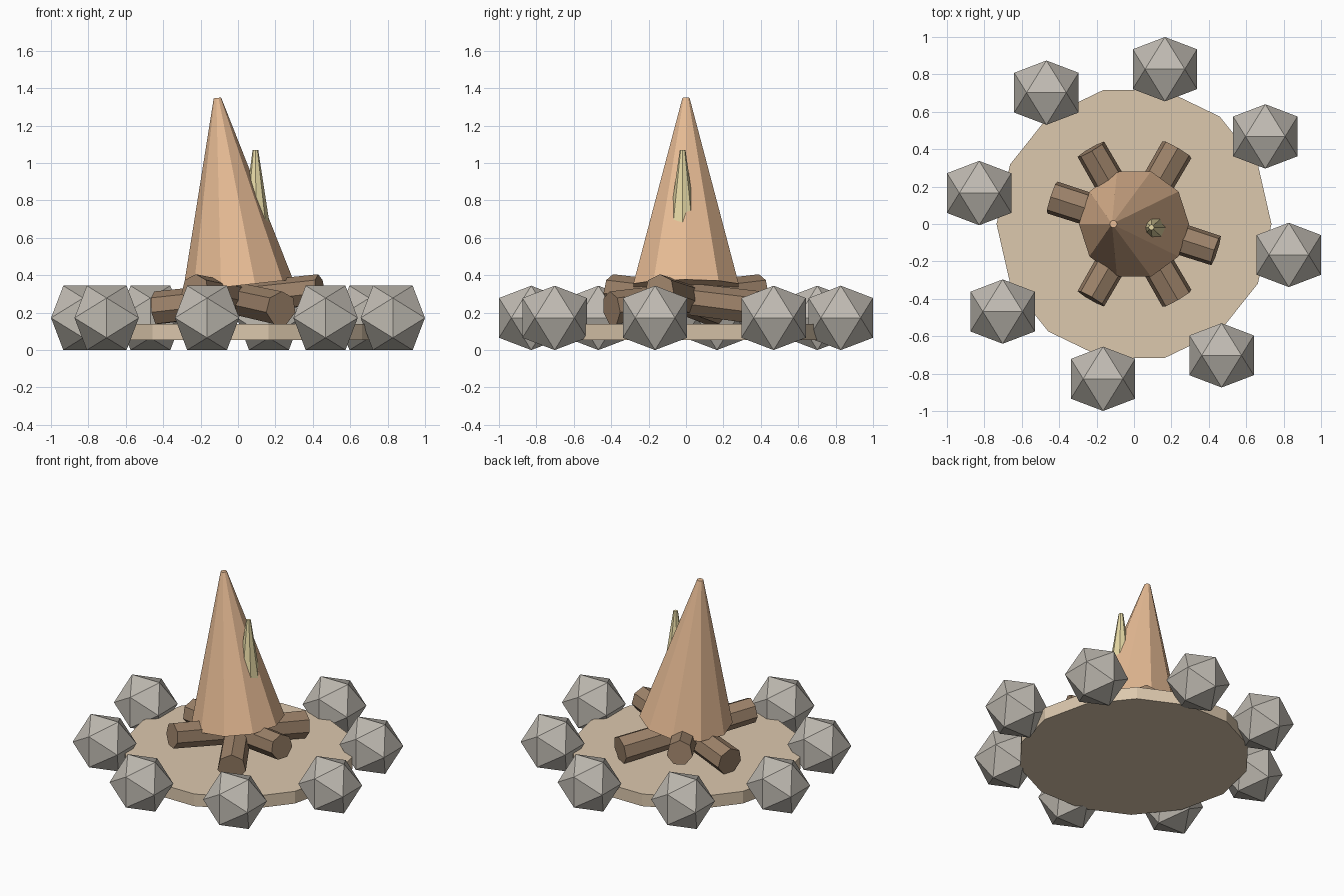
import bpy, bmesh
from math import cos, sin, radians
from mathutils import Matrix, Vector

if "Cube" in bpy.data.objects:
    bpy.data.objects.remove(bpy.data.objects["Cube"])


def material(name, color):
    m = bpy.data.materials.new(name)
    m.diffuse_color = (*color, 1)
    m.use_nodes = True
    m.node_tree.nodes["Principled BSDF"].inputs["Base Color"].default_value = m.diffuse_color
    return m


SAND = material("sand", (0.72, 0.58, 0.42))
WOOD = material("wood", (0.33, 0.22, 0.14))
ORANGE = material("orange", (0.80, 0.50, 0.30))
YELLOW = material("yellow", (0.80, 0.70, 0.38))
STONE = material("stone", (0.52, 0.49, 0.44))


def finish(name, bm, mat):
    bmesh.ops.recalc_face_normals(bm, faces=bm.faces)
    me = bpy.data.meshes.new(name)
    bm.to_mesh(me)
    bm.free()
    me.materials.append(mat)
    ob = bpy.data.objects.new(name, me)
    bpy.context.collection.objects.link(ob)
    return ob


def spike(name, a, b, r1, r2, sides, mat, lying=False):
    """Flat-sided cone frustum from point a to point b."""
    a, b = Vector(a), Vector(b)
    d = b - a
    if lying:
        rot = d.to_track_quat('Z', 'Y').to_matrix().to_4x4()
    else:
        rot = Vector((0, 0, 1)).rotation_difference(d).to_matrix().to_4x4()
        rot = rot @ Matrix.Rotation(radians(90), 4, 'Z')
    bm = bmesh.new()
    bmesh.ops.create_cone(bm, cap_ends=True, segments=sides, radius1=r1, radius2=r2,
                          depth=d.length, matrix=Matrix.Translation((a + b) / 2) @ rot)
    return finish(name, bm, mat)


# ground disc
spike("fire_bed", (0, 0, 0.055), (0, 0, 0.14), 0.735, 0.735, 14, SAND)

# ring of icosahedral stones
S = 0.172 / 1.618
for i in range(8):
    t = radians(-11.3 + 45 * i)
    c = Vector((0.844 * cos(t), 0.844 * sin(t), 0.172))
    bm = bmesh.new()
    for p in (-1.618, 1.618):
        for q in (-1, 1):
            for v in ((p, q, 0), (0, p, q), (q, 0, p)):
                bm.verts.new(c + S * Vector(v))
    bmesh.ops.convex_hull(bm, input=bm.verts)
    finish(f"ring_stone_{i + 1}", bm, STONE)

# three crossed logs, each with one low and one raised end
for i, deg in enumerate((60, 162, 300)):
    x, y = 0.46 * cos(radians(deg)), 0.46 * sin(radians(deg))
    spike(f"log_{i + 1}", (x, y, 0.222), (-x, -y, 0.322), 0.092, 0.084, 7, WOOD, lying=True)

# leaning outer flame and small inner flame
spike("outer_flame", (0, 0, 0.345), (-0.11, 0, 1.348), 0.296, 0.02, 10, ORANGE)
spike("inner_flame", (0.10, -0.018, 0.42), (0.093, -0.018, 1.07), 0.108, 0.015, 8, YELLOW)
